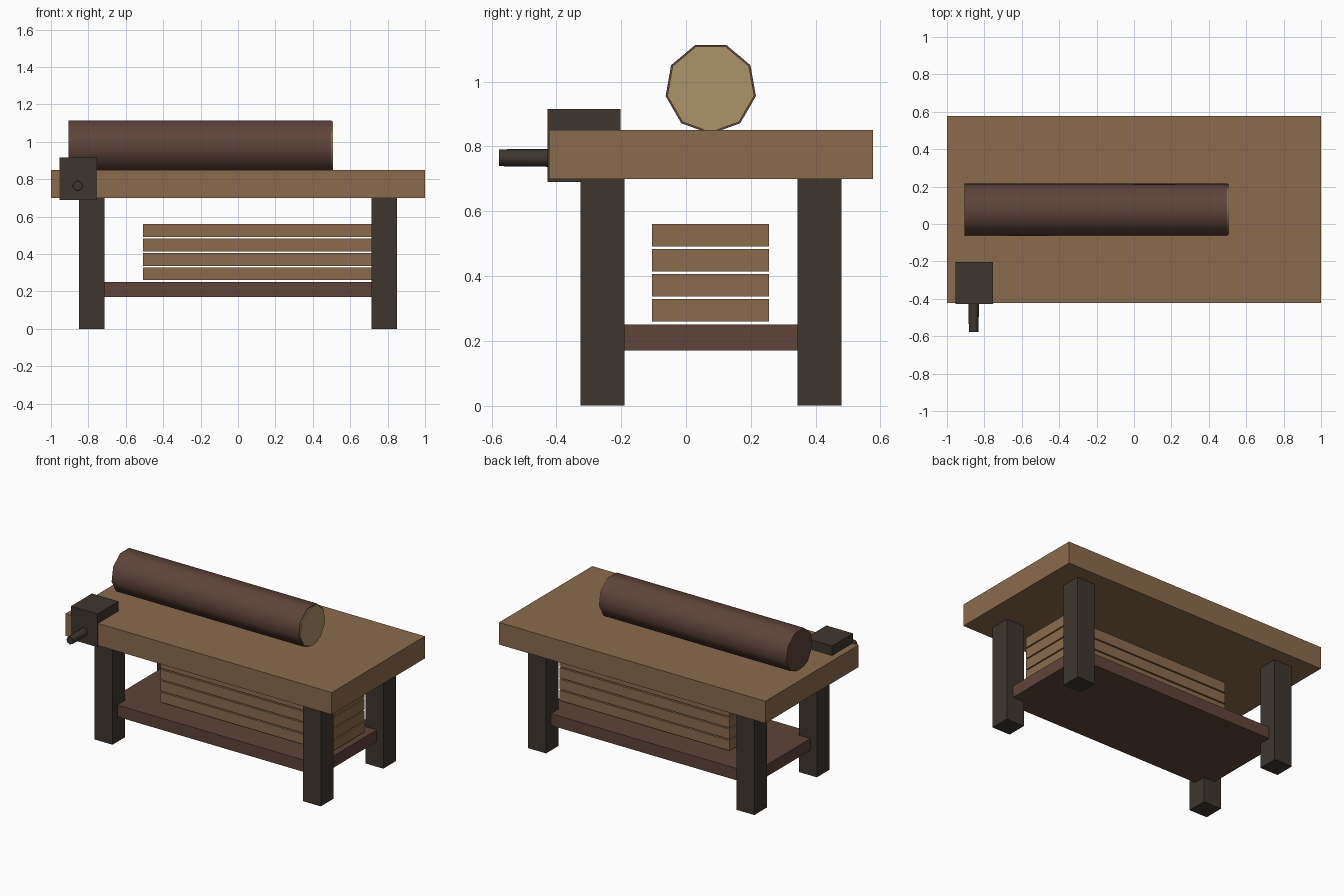
import bpy, bmesh, math
from mathutils import Matrix

if "Cube" in bpy.data.objects:
    bpy.data.objects.remove(bpy.data.objects["Cube"])


def material(name, hex_rgb):
    def linear(c):
        c /= 255
        return c / 12.92 if c <= 0.04045 else ((c + 0.055) / 1.055) ** 2.4
    m = bpy.data.materials.new(name)
    m.diffuse_color = [linear(int(hex_rgb[i:i + 2], 16)) for i in (0, 2, 4)] + [1]
    m.use_nodes = True
    m.node_tree.nodes["Principled BSDF"].inputs["Base Color"].default_value = m.diffuse_color
    return m


OAK = material("oak", "8B6B4C")
BARK = material("bark_brown", "5F443A")
DARK = material("dark_timber", "3E362F")
CUT = material("cut_wood", "AC9369")


def finish(bm, name, mat):
    mesh = bpy.data.meshes.new(name)
    bm.to_mesh(mesh)
    bm.free()
    obj = bpy.data.objects.new(name, mesh)
    bpy.context.collection.objects.link(obj)
    mesh.materials.append(mat)
    return obj


def box(name, x, y, z, mat):
    """Box from (min, max) pairs on each axis."""
    bm = bmesh.new()
    size = [b - a for a, b in (x, y, z)]
    mid = [(a + b) / 2 for a, b in (x, y, z)]
    bmesh.ops.create_cube(bm, size=1, matrix=Matrix.Translation(mid) @ Matrix.Diagonal((*size, 1)))
    return finish(bm, name, mat)


def rod(name, sides, r1, r2, length, centre, rotation, mat):
    """Smooth-sided cylinder or cone with sharp end caps."""
    bm = bmesh.new()
    bmesh.ops.create_cone(bm, cap_ends=True, segments=sides, radius1=r1, radius2=r2,
                          depth=length, matrix=Matrix.Translation(centre) @ rotation)
    obj = finish(bm, name, mat)
    bpy.ops.object.select_all(action='DESELECT')
    obj.select_set(True)
    bpy.context.view_layer.objects.active = obj
    bpy.ops.object.shade_smooth_by_angle(angle=math.radians(60))
    return obj


MID_Y = 0.077

# Bench: thick top, four legs, low shelf
box("bench_top", (-1, 1), (MID_Y - 0.5, MID_Y + 0.5), (0.70, 0.85), OAK)
for sx, side in ((-1, "left"), (1, "right")):
    for sy, end in ((-1, "front"), (1, "back")):
        cx, cy = sx * 0.782, MID_Y + sy * 0.335
        box(f"{end}_{side}_leg", (cx - 0.0675, cx + 0.0675), (cy - 0.0675, cy + 0.0675), (0, 0.70), DARK)
box("shelf", (-0.80, 0.80), (MID_Y - 0.35, MID_Y + 0.35), (0.17, 0.25), BARK)

# Stack of planks on the shelf
for i in range(4):
    z = 0.26 + i * 0.077
    box(f"plank_{i + 1}", (-0.508, 0.77), (-0.105, 0.257), (z, z + 0.069), OAK)

# Nine-sided log with a pale sawn end; one corner points to the front
along_x = Matrix.Rotation(math.pi / 2, 4, 'Y')
point_front = along_x @ Matrix.Rotation(-math.pi / 2, 4, 'Z')
rod("log", 9, 0.1415, 0.1415, 1.405, (-0.2025, 0.0765, 0.98), point_front, BARK)
rod("log_cut_end", 9, 0.136, 0.136, 0.008, (0.503, 0.0765, 0.98), point_front, CUT)

# Vise block with a round handle
box("vise_block", (-0.955, -0.755), (-0.427, -0.202), (0.69, 0.915), DARK)
along_y = Matrix.Rotation(math.pi / 2, 4, 'X')
rod("vise_handle", 8, 0.028, 0.026, 0.168, (-0.857, -0.494, 0.765), along_y, DARK)
